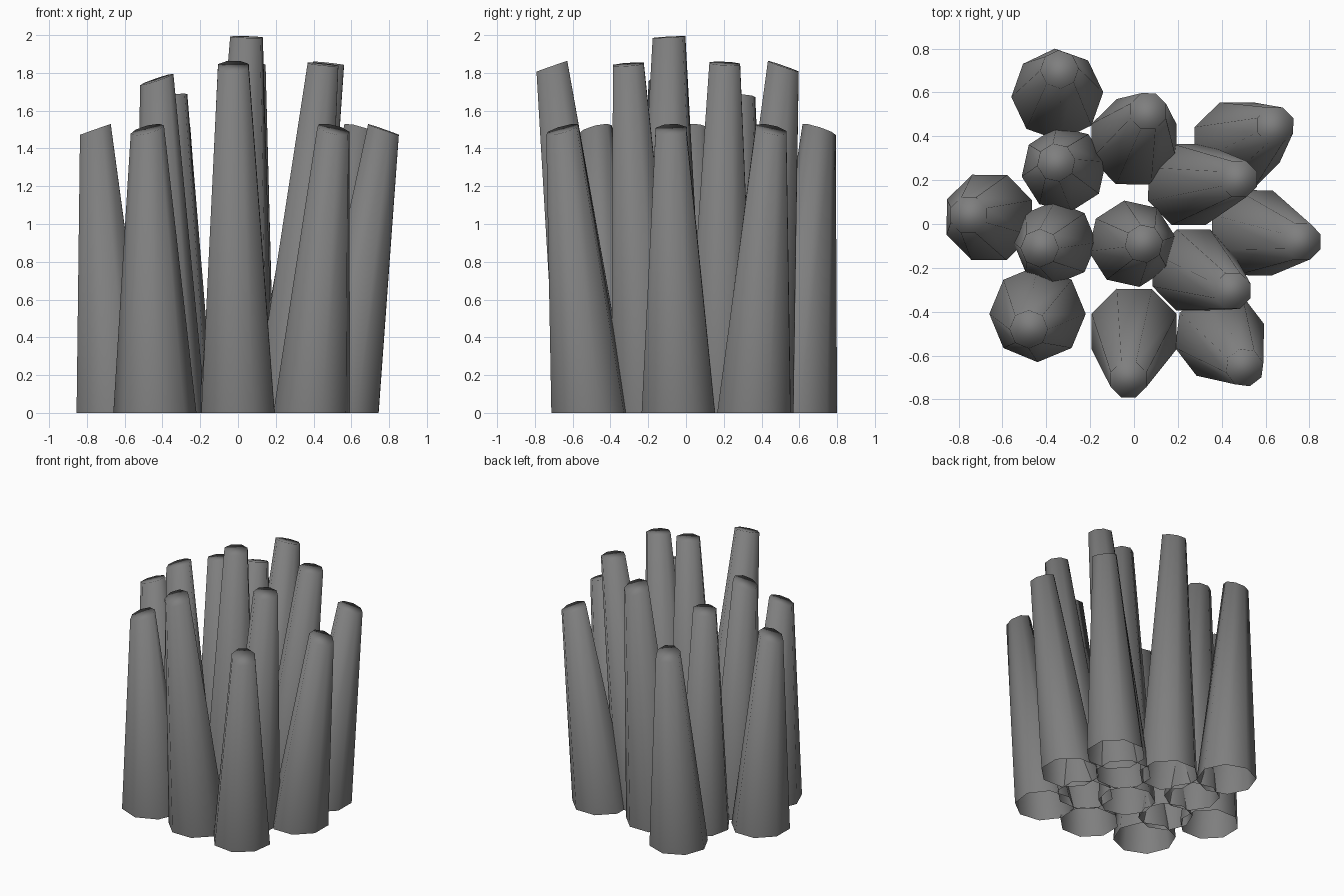
import bpy
import bmesh
import math
from mathutils import Vector

cube = bpy.data.objects.get("Cube")
if cube:
    bpy.data.objects.remove(cube, do_unlink=True)

SIDES = 8
TIP_RADIUS = 0.088

# One matt grey for the whole cluster
grey = bpy.data.materials.new("dark_grey")
grey.use_nodes = True
colour = (0.21, 0.21, 0.21, 1)
grey.diffuse_color = colour
bsdf = grey.node_tree.nodes["Principled BSDF"]
bsdf.inputs["Base Color"].default_value = colour
bsdf.inputs["Roughness"].default_value = 0.8


def ring(bm, centre, radius, turn, slope=0.0):
    """Octagon of vertices, optionally sloping down away from the middle."""
    outward = Vector((centre.x, centre.y)).normalized()
    verts = []
    for i in range(SIDES):
        angle = math.radians(turn) + math.tau * i / SIDES
        offset = Vector((math.cos(angle), math.sin(angle))) * radius
        drop = slope * offset.dot(outward)
        verts.append(bm.verts.new(centre + Vector((offset.x, offset.y, -drop))))
    return verts


def column(name, base, tip, height, radius=0.21, turn=22, slope=0.35):
    """Leaning tapered column, open below, with a slanted top."""
    bm = bmesh.new()
    low = ring(bm, Vector((*base, 0)), radius, turn)
    high = ring(bm, Vector((*tip, height)), TIP_RADIUS, turn, slope)
    for i in range(SIDES):
        j = (i + 1) % SIDES
        bm.faces.new((low[i], low[j], high[j], high[i]))
    bm.faces.new(high)
    for face in bm.faces:
        face.smooth = True
    mesh = bpy.data.meshes.new(name)
    bm.to_mesh(mesh)
    bm.free()
    mesh.materials.append(grey)
    obj = bpy.data.objects.new(name, mesh)
    bpy.context.collection.objects.link(obj)


# Short outer columns
column("column_right", (-.66, .03), (-.755, .04), 1.5)
column("column_front_right", (-.44, -.41), (-.48, -.48), 1.5, .22, 0)
column("column_front_left", (.39, -.51), (.505, -.655), 1.5, turn=15)
column("column_left", (.55, -.04), (.77, -.08), 1.5)
column("column_back_left", (.47, .36), (.645, .45), 1.5)
column("column_back_right", (-.35, .59), (-.34, .705), 1.5, turn=3)

# Taller front and back columns
column("column_front", (0, -.49), (-.025, -.71), 1.835)
column("column_back", (0, .375), (.065, .515), 1.835)

# Inner columns
column("inner_centre", (-.01, -.09), (.045, -.09), 1.99, .2, 10, .06)
column("inner_right", (-.36, -.085), (-.43, -.11), 1.765, .19, 0)
column("inner_back_right", (-.32, .25), (-.355, .28), 1.68, .195, 10, .12)
column("inner_front_left", (.27, -.21), (.45, -.305), 1.845, .2, slope=.12)
column("inner_back_left", (.25, .18), (.48, .205), 1.85, .2, slope=.12)
